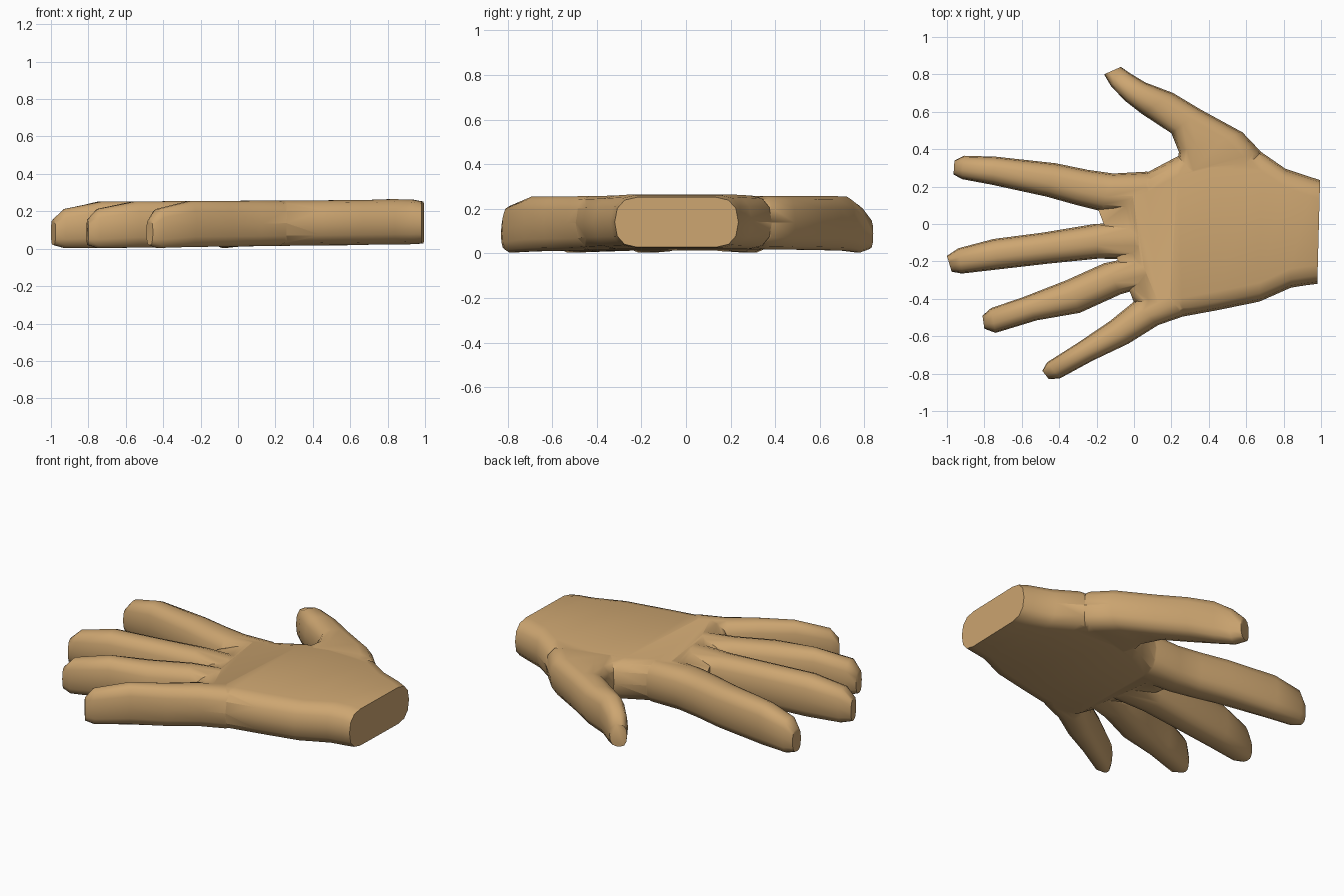
import bpy, bmesh, math
from mathutils import Vector

skin = bpy.data.materials.new("tan_skin")
skin.diffuse_color = (0.61, 0.38, 0.165, 1)


def ring(a, b, top, bottom):
    """Rounded cross-section spanning the two outline points a and b."""
    a, b = Vector(a), Vector(b)
    mid, half = (a + b) / 2, (a - b).length / 2
    u = (a - b).normalized()
    r = min(0.1, half * 0.75)
    zm, h = (top + bottom) / 2, (top - bottom) / 2
    pts = []
    for side in (1, -1):
        for i in range(-3, 4):
            t = math.radians(30 * i) * side
            c = abs(math.cos(t)) ** 0.85 if abs(i) < 3 else 0
            s = math.copysign(abs(math.sin(t)) ** 0.85, t)
            p = mid + u * side * (half - r + r * c)
            pts.append((p.x, p.y, zm + h * s))
    # walk up the first side, then down the other
    return pts


def loft(name, stations, tips=(), tuck=0.0):
    """Skin a run of cross-sections; tips gives (top, bottom) of the first ones."""
    bm = bmesh.new()
    rings = []
    for k, (ax, ay, bx, by) in enumerate(stations):
        x = (ax + bx) / 2
        top, bottom = 0.256 + 0.006 * x, 0.0125 * (1 + x)
        if k < len(tips):
            top, bottom = tips[k]
        if k == len(stations) - 1:
            top, bottom = top - tuck, bottom + tuck
        rings.append([bm.verts.new(p) for p in ring((ax, ay), (bx, by), top, bottom)])
    n = len(rings[0])
    for r0, r1 in zip(rings, rings[1:]):
        for i in range(n):
            j = (i + 1) % n
            bm.faces.new((r0[i], r0[j], r1[j], r1[i]))
    bm.faces.new(rings[0])
    bm.faces.new(rings[-1])
    bmesh.ops.recalc_face_normals(bm, faces=bm.faces)
    mesh = bpy.data.meshes.new(name)
    bm.to_mesh(mesh)
    bm.free()
    mesh.materials.append(skin)
    ob = bpy.data.objects.new(name, mesh)
    bpy.context.collection.objects.link(ob)
    return ob


# palm, from the wrist to the webs between the fingers
hand = loft("hand", [
    (0.995, 0.235, 0.98, -0.32), (0.94, 0.252, 0.93, -0.326),
    (0.81, 0.295, 0.84, -0.34), (0.68, 0.385, 0.67, -0.415),
    (0.40, 0.40, 0.45, -0.46), (0.23, 0.36, 0.26, -0.495),
    (0.06, 0.27, 0.14, -0.52), (-0.02, 0.25, 0.09, -0.50),
    (-0.20, 0.10, 0.0, -0.42)],
    tips=[(0.252, 0.028), (0.262, 0.024), (0.265, 0.022)], tuck=0.05)

# fingers, from the tip to the root inside the palm
tip = [(0.155, 0.02), (0.212, 0.004)]
digits = {
    "index_finger": [
        (-0.96, 0.34, -0.965, 0.265), (-0.91, 0.365, -0.92, 0.24),
        (-0.74, 0.36, -0.76, 0.21), (-0.42, 0.325, -0.47, 0.147),
        (-0.25, 0.29, -0.32, 0.105), (-0.11, 0.27, -0.18, 0.07),
        (0.07, 0.28, 0.05, 0.05), (0.22, 0.24, 0.2, 0.07)],
    "middle_finger": [
        (-1.0, -0.17, -0.975, -0.255), (-0.94, -0.13, -0.92, -0.265),
        (-0.75, -0.08, -0.72, -0.242), (-0.48, -0.045, -0.46, -0.212),
        (-0.21, 0.0, -0.19, -0.185), (0.0, 0.01, 0.01, -0.19),
        (0.2, -0.01, 0.2, -0.17)],
    "ring_finger": [
        (-0.81, -0.49, -0.80, -0.56), (-0.765, -0.45, -0.74, -0.582),
        (-0.59, -0.39, -0.52, -0.515), (-0.36, -0.30, -0.29, -0.475),
        (-0.16, -0.21, -0.07, -0.375), (0.03, -0.17, 0.09, -0.33),
        (0.22, -0.14, 0.25, -0.28)],
    "little_finger": [
        (-0.49, -0.785, -0.455, -0.83), (-0.465, -0.74, -0.395, -0.825),
        (-0.30, -0.635, -0.22, -0.73), (-0.13, -0.52, -0.03, -0.64),
        (0.0, -0.415, 0.13, -0.54), (0.15, -0.32, 0.26, -0.495),
        (0.32, -0.25, 0.38, -0.42)],
    "thumb": [
        (-0.07, 0.84, -0.16, 0.80), (-0.02, 0.805, -0.125, 0.74),
        (0.06, 0.757, -0.05, 0.66), (0.21, 0.70, 0.04, 0.59),
        (0.36, 0.61, 0.20, 0.485), (0.58, 0.49, 0.24, 0.385),
        (0.68, 0.385, 0.22, 0.26), (0.72, 0.20, 0.22, 0.12)],
}

# merge every digit into the palm as one skin
bpy.context.view_layer.objects.active = hand
for name, stations in digits.items():
    digit = loft(name, stations, tip, tuck=0.03)
    mod = hand.modifiers.new(name, 'BOOLEAN')
    mod.operation, mod.solver, mod.object = 'UNION', 'EXACT', digit
    bpy.ops.object.modifier_apply(modifier=mod.name)
    bpy.data.objects.remove(digit)

hand.select_set(True)
bpy.ops.object.shade_smooth_by_angle(angle=math.radians(50))
